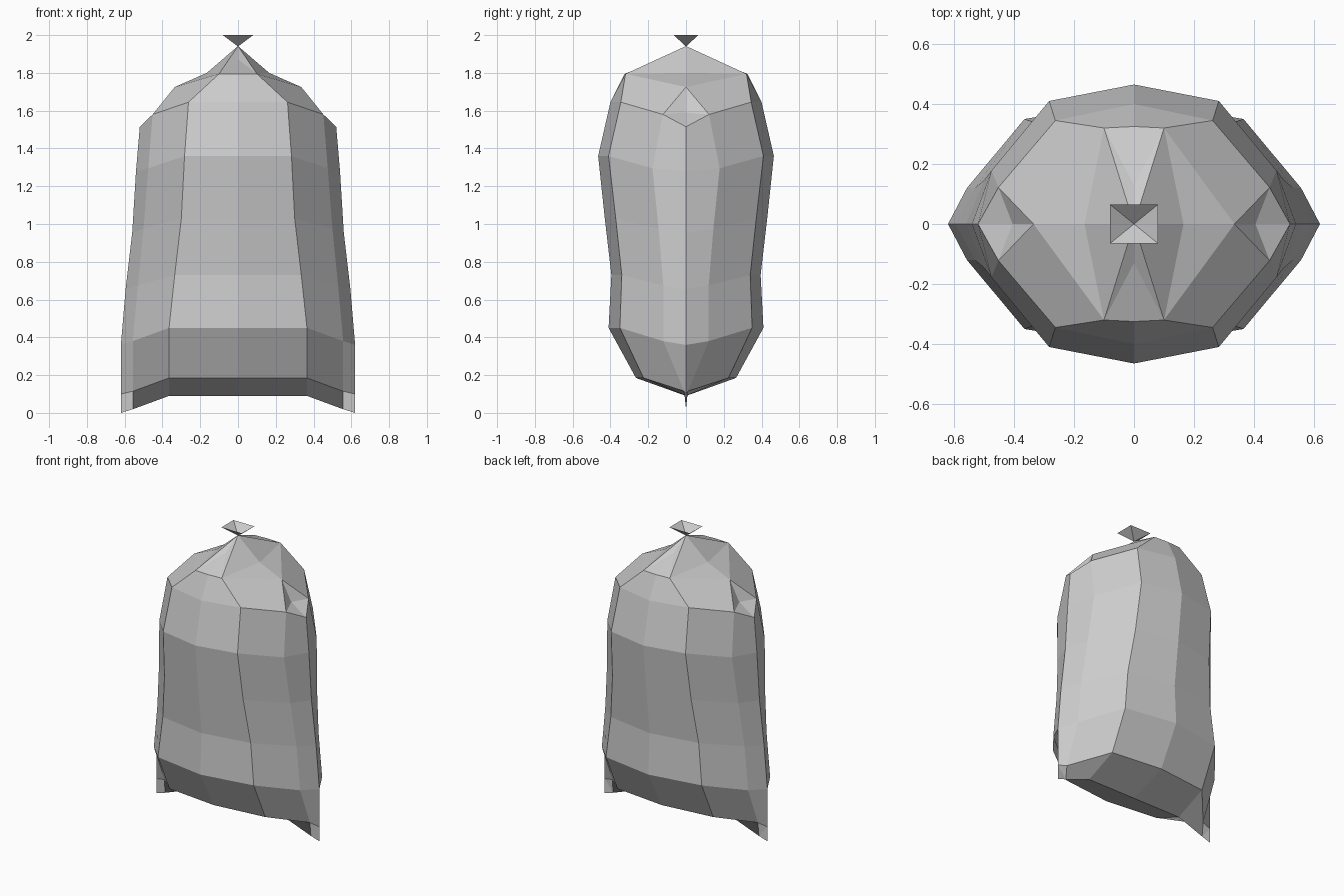
import bpy

if "Cube" in bpy.data.objects:
    bpy.data.objects.remove(bpy.data.objects["Cube"])


def make_part(name, verts, faces):
    """One quarter (x > 0, y < 0) mirrored across both axes."""
    mesh = bpy.data.meshes.new(name)
    mesh.from_pydata([(x, -y, z) for x, y, z in verts], [], faces)
    mesh.validate()
    obj = bpy.data.objects.new(name, mesh)
    bpy.context.collection.objects.link(obj)
    mod = obj.modifiers.new("quarters", "MIRROR")
    mod.use_axis = (True, True, False)
    mod.use_clip = True
    mod.merge_threshold = 0.001
    return obj


# Sack rings: front depth, fold x, fold y, flank x, flank y, side width, z front, z flank, z side
rings = [
    (.265, .365, .225, .555, .010, .62, .185, .115, .10),
    (.410, .365, .350, .557, .120, .62, .450, .380, .36),
    (.395, .335, .340, .530, .120, .595, .730, .675, .655),
    (.430, .300, .372, .500, .145, .56, 1.03, .975, .955),
    (.465, .283, .410, .475, .178, .54, 1.36, 1.295, 1.28),
    (.400, .262, .345, .452, .122, .52, 1.645, 1.58, 1.515),
]
verts, faces = [], []
for f, ax, ay, bx, by, w, zf, zb, zs in rings:
    verts += [(0, f, zf), (ax, ay, zf), (bx, by, zb), (w, 0, zs)]
for r in range(len(rings) - 1):
    for c in range(3):
        i = r * 4 + c
        faces.append((i, i + 1, i + 5, i + 4))

# Underside seam, dropping to the flat corner ears
k = len(verts)
verts += [(0, 0, .09), (.365, 0, .09), (.555, 0, .02), (.62, 0, 0)]
faces += [(k + c, k + c + 1, c + 1, c) for c in range(3)]

# Gathered top with side pockets
f5, a5, b5, w5 = range(k - 4, k)
t = len(verts)
verts += [(0, .325, 1.795), (.10, .32, 1.795), (.335, 0, 1.725), (.405, 0, 1.59),
          (.165, 0, 1.80), (0, .13, 1.872), (0, 0, 1.942)]
c0, d, r, p, s, v, n = range(t, t + 7)
faces += [(f5, a5, d, c0), (a5, b5, r, d), (b5, w5, p), (b5, p, r),
          (d, r, s), (d, s, n), (d, n, v), (c0, d, v)]
make_part("sack_body", verts, faces)

# Open flared tuft above the tie
make_part("tied_tuft",
          [(0, 0, 1.94), (0, .065, 2), (.08, .065, 2), (.08, 0, 2)],
          [(0, 2, 1), (0, 3, 2)])
